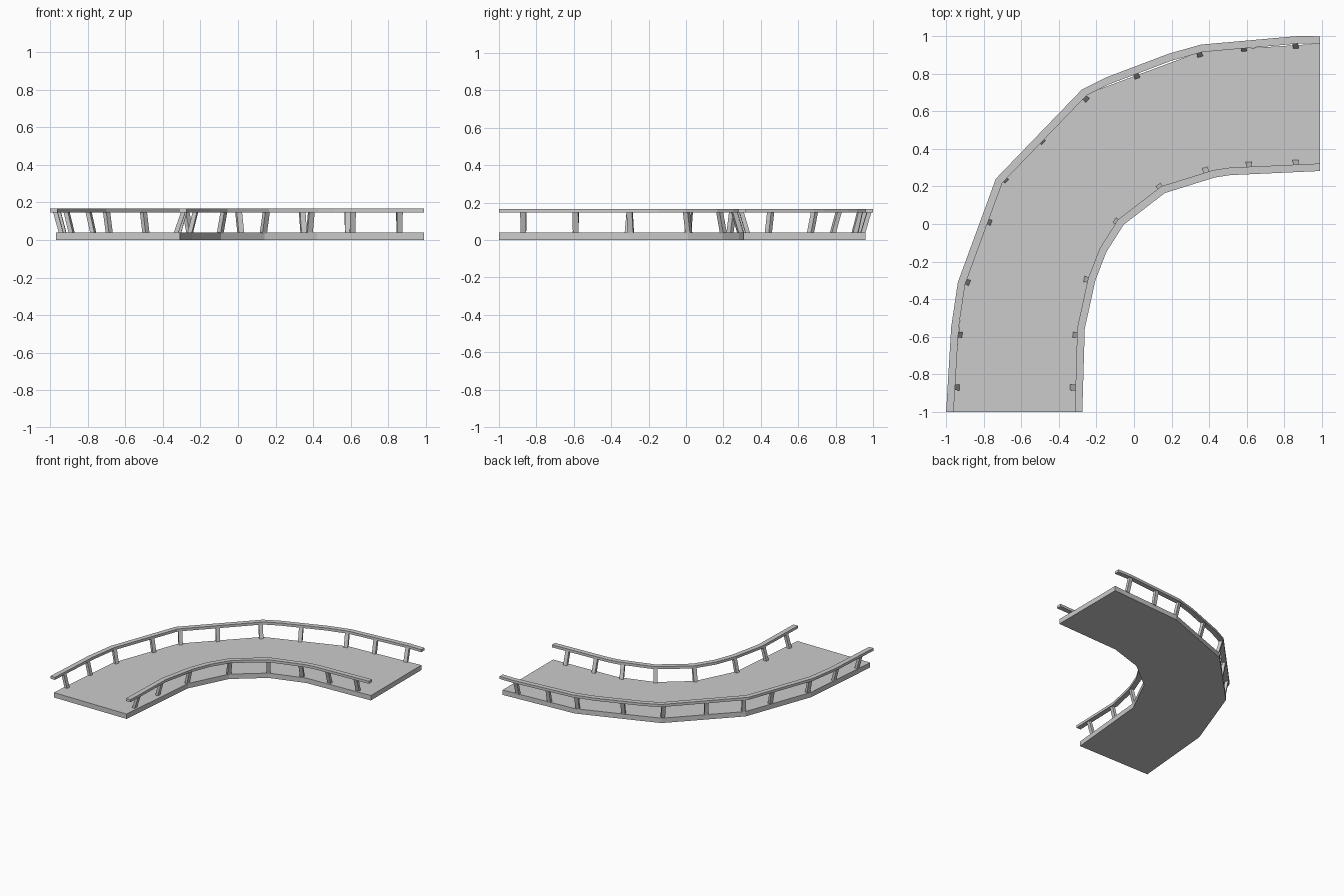
import bpy
from mathutils import Vector as V

if "Cube" in bpy.data.objects:
    bpy.data.objects.remove(bpy.data.objects["Cube"])

DECK_TOP, RAIL_LOW, RAIL_TOP = 0.04, 0.146, 0.167

deck_outer = [(-0.97, -1), (-0.91, -0.32), (-0.705, 0.235), (-0.26, 0.69), (0.36, 0.92), (0.99, 0.96)]
deck_inner = [(-0.31, -1), (-0.245, -0.30), (-0.09, 0.01), (0.14, 0.195), (0.42, 0.283), (0.99, 0.307)]
rail_outer = [(-0.98, -1), (-0.953, -0.55), (-0.918, -0.315), (-0.718, 0.23), (-0.265, 0.70),
              (-0.145, 0.76), (0.19, 0.887), (0.36, 0.935), (0.87, 0.98), (0.99, 0.979)]
rail_inner = [(-0.295, -1), (-0.282, -0.555), (-0.225, -0.295), (-0.165, -0.14), (-0.07, 0.01),
              (0.155, 0.183), (0.425, 0.267), (0.51, 0.28), (0.99, 0.302)]
posts_outer = [(-0.94, -0.87), (-0.925, -0.59), (-0.885, -0.31), (-0.77, 0.01), (-0.685, 0.235), (-0.49, 0.44),
               (-0.255, 0.665), (0.015, 0.785), (0.35, 0.90), (0.585, 0.93), (0.86, 0.945)]
posts_inner = [(-0.33, -0.87), (-0.315, -0.59), (-0.255, -0.295), (-0.095, 0.015),
               (0.135, 0.2), (0.38, 0.29), (0.61, 0.32), (0.86, 0.33)]


def make(name, verts, faces):
    me = bpy.data.meshes.new(name)
    me.from_pydata(verts, [], faces)
    ob = bpy.data.objects.new(name, me)
    bpy.context.collection.objects.link(ob)
    return ob


def strip(name, left, right, z0, z1):
    """Solid band between two matching polylines."""
    verts, faces = [], []
    for l, r in zip(left, right):
        verts += [(l[0], l[1], z0), (r[0], r[1], z0), (r[0], r[1], z1), (l[0], l[1], z1)]
    for i in range(len(left) - 1):
        a, b = 4 * i, 4 * i + 4
        for j in range(4):
            k = (j + 1) % 4
            faces.append((a + j, a + k, b + k, b + j))
    n = len(verts)
    faces += [(3, 2, 1, 0), (n - 4, n - 3, n - 2, n - 1)]
    return make(name, verts, faces)


def normal(a, b):
    d = (b - a).normalized()
    return V((-d.y, d.x))


def offset(path, dist):
    """Mitred parallel of a polyline, with square ends."""
    p = [V(q) for q in path]
    out = []
    for i, q in enumerate(p):
        n0 = normal(p[i - 1], q) if i else V((-1, 0))
        n1 = normal(q, p[i + 1]) if i < len(p) - 1 else V((0, 1))
        if i == 0:
            n0 = n1 = V((-1, 0))
        if i == len(p) - 1:
            n0 = n1 = V((0, 1))
        m = (n0 + n1).normalized()
        out.append(q + m * dist / m.dot(n0))
    return out


def nearest(path, pt):
    """Closest point on the polyline and its left-hand normal."""
    best = None
    for a, b in zip(path, path[1:]):
        a, b, p = V(a), V(b), V(pt)
        t = max(0, min(1, (p - a).dot(b - a) / (b - a).length_squared))
        q = a.lerp(b, t)
        if best is None or (p - q).length < best[0]:
            best = ((p - q).length, q, normal(a, b))
    return best[1], best[2]


def post(name, path, pt):
    """Leaning post from the deck up to the rail centre line."""
    top, n = nearest(path, pt)
    base = V(pt)
    t = V((n.y, -n.x))
    verts = []
    for c, z in ((base, DECK_TOP - 0.004), (top, RAIL_LOW + 0.004)):
        for u, w in ((-1, -1), (1, -1), (1, 1), (-1, 1)):
            q = c + t * u * 0.015 + n * w * 0.012
            verts.append((q.x, q.y, z))
    faces = [(3, 2, 1, 0), (4, 5, 6, 7)] + [(i, (i + 1) % 4, (i + 1) % 4 + 4, i + 4) for i in range(4)]
    make(name, verts, faces)


# Curved bridge deck
strip("deck", deck_outer, deck_inner, 0, DECK_TOP)

# Handrails and their posts
for side, rail, posts in (("outer", rail_outer, posts_outer), ("inner", rail_inner, posts_inner)):
    strip(side + "_rail", offset(rail, 0.02), offset(rail, -0.02), RAIL_LOW, RAIL_TOP)
    for i, pt in enumerate(posts):
        post(f"{side}_post_{i + 1}", rail, pt)
